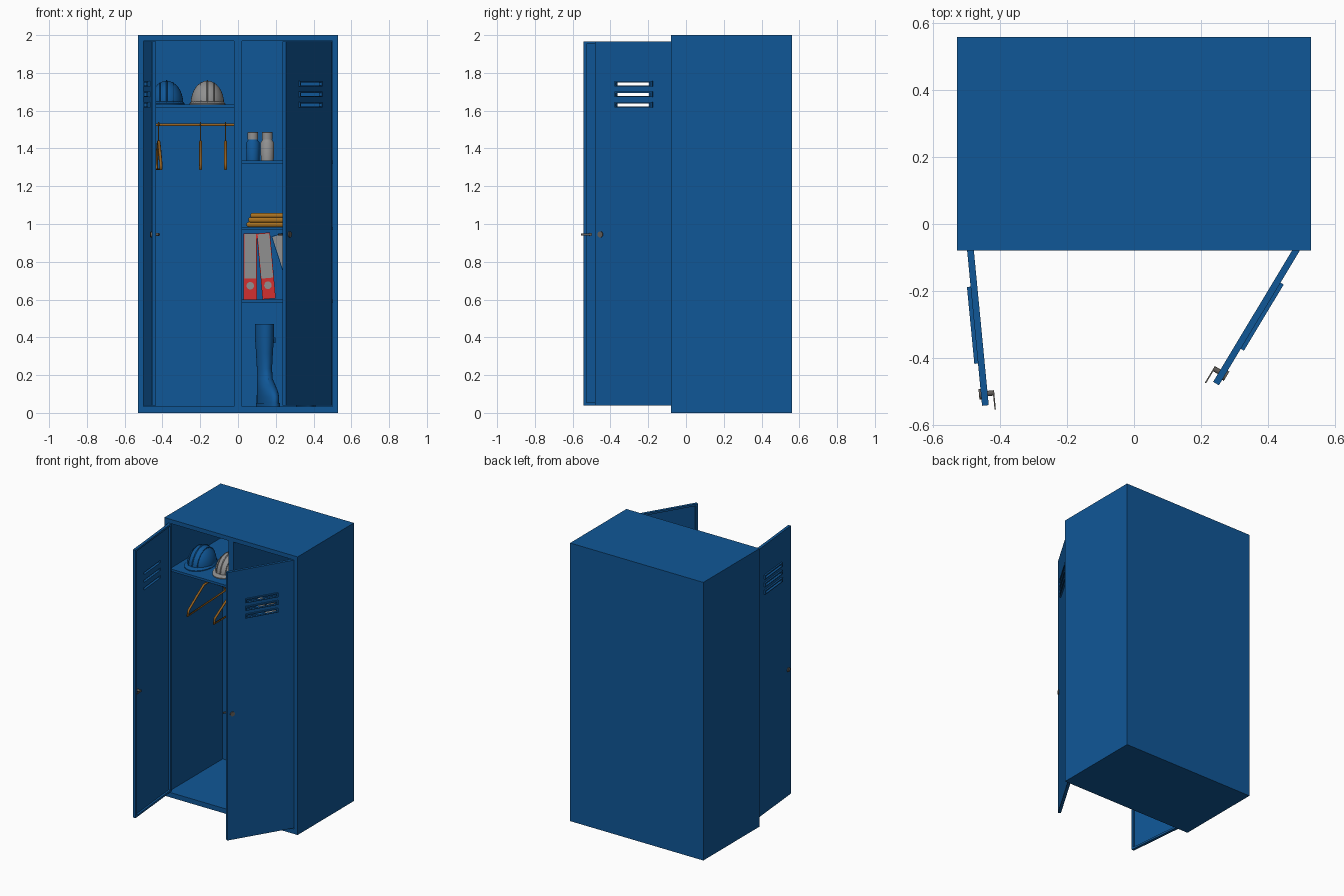
import bpy, bmesh, math
from mathutils import Matrix, Vector

if "Cube" in bpy.data.objects:
    bpy.data.objects.remove(bpy.data.objects["Cube"])


def material(name, rgb):
    m = bpy.data.materials.new(name)
    m.diffuse_color = (*rgb, 1)
    m.use_nodes = True
    m.node_tree.nodes["Principled BSDF"].inputs["Base Color"].default_value = m.diffuse_color
    return m


BLUE = material("locker blue", (0.005, 0.095, 0.31))
GREY = material("light grey", (0.28, 0.28, 0.28))
RED = material("binder red", (0.65, 0.03, 0.03))
OCHRE = material("towel ochre", (0.40, 0.17, 0.015))
WOOD = material("hanger brown", (0.30, 0.12, 0.015))
METAL = material("dark metal", (0.12, 0.11, 0.10))


def finish(name, bm, mat, loc=(0, 0, 0), rot=(0, 0, 0), smooth=False, bevel=0):
    bmesh.ops.recalc_face_normals(bm, faces=bm.faces)
    me = bpy.data.meshes.new(name)
    bm.to_mesh(me)
    bm.free()
    me.materials.append(mat)
    ob = bpy.data.objects.new(name, me)
    bpy.context.collection.objects.link(ob)
    ob.location, ob.rotation_euler = loc, rot
    if bevel:
        mod = ob.modifiers.new("bevel", "BEVEL")
        mod.width, mod.segments = bevel, 3
    if smooth:
        bpy.ops.object.select_all(action="DESELECT")
        ob.select_set(True)
        bpy.context.view_layer.objects.active = ob
        bpy.ops.object.shade_smooth_by_angle(angle=math.radians(40))
    return ob


def boxes(name, mat, spans, **kw):
    """One object from boxes given as (x0, x1, y0, y1, z0, z1)."""
    bm = bmesh.new()
    for x0, x1, y0, y1, z0, z1 in spans:
        m = Matrix.Translation(((x0 + x1) / 2, (y0 + y1) / 2, (z0 + z1) / 2)) @ \
            Matrix.Diagonal((abs(x1 - x0), abs(y1 - y0), abs(z1 - z0), 1))
        bmesh.ops.create_cube(bm, size=1, matrix=m)
    return finish(name, bm, mat, **kw)


def loft(name, mat, rings, n=28, **kw):
    """Stacked horizontal ellipses (centre y, z, radius x, radius y)."""
    bm = bmesh.new()
    loops = [[bm.verts.new((rx * math.cos(2 * math.pi * i / n), cy + ry * math.sin(2 * math.pi * i / n), z))
              for i in range(n)] for cy, z, rx, ry in rings]
    for a, b in zip(loops, loops[1:]):
        for i in range(n):
            bm.faces.new((a[i], a[(i + 1) % n], b[(i + 1) % n], b[i]))
    bm.faces.new(loops[0])
    bm.faces.new(loops[-1])
    return finish(name, bm, mat, smooth=True, **kw)


def rod(name, mat, p0, p1, r, n=20, **kw):
    p0, p1 = Vector(p0), Vector(p1)
    bm = bmesh.new()
    m = Matrix.Translation((p0 + p1) / 2) @ (p1 - p0).to_track_quat("Z", "Y").to_matrix().to_4x4()
    bmesh.ops.create_cone(bm, cap_ends=True, segments=n, radius1=r, radius2=r, depth=(p1 - p0).length, matrix=m)
    return finish(name, bm, mat, smooth=True, **kw)


def tube(name, mat, pts, r, loc, rot=0, cyclic=False):
    cu = bpy.data.curves.new(name, "CURVE")
    cu.dimensions, cu.bevel_depth, cu.bevel_resolution, cu.use_fill_caps = "3D", r, 2, True
    sp = cu.splines.new("POLY")
    sp.points.add(len(pts) - 1)
    for p, (y, z) in zip(sp.points, pts):
        p.co = (0, y, z, 1)
    sp.use_cyclic_u = cyclic
    cu.materials.append(mat)
    ob = bpy.data.objects.new(name, cu)
    bpy.context.collection.objects.link(ob)
    ob.location, ob.rotation_euler = loc, (0, 0, rot)


# Locker carcass: sides, back, floor, roof and divider
boxes("locker_body", BLUE, [
    (-0.53, -0.50, -0.08, 0.56, 0, 2), (0.50, 0.53, -0.08, 0.56, 0, 2),
    (-0.50, 0.50, 0.54, 0.56, 0, 2), (-0.50, 0.50, -0.08, 0.54, 0, 0.035),
    (-0.50, 0.50, -0.08, 0.54, 1.97, 2), (-0.02, 0.02, -0.08, 0.54, 0.035, 1.97)])

# Shelves
boxes("hat_shelf", BLUE, [(-0.50, -0.02, -0.06, 0.54, 1.615, 1.632)])
for i, z in enumerate((0.60, 0.985, 1.335)):
    boxes(f"right_shelf_{i + 1}", BLUE, [(0.02, 0.50, -0.06, 0.54, z - 0.018, z)])


# Doors: folded pan with three lipped vent slots, lock and latch
def door(side, s, angle):
    kw = dict(loc=(-0.49 * s, -0.07, 0), rot=(0, 0, math.radians(angle)))
    W, Z0, Z1, A, B = 0.475, 0.04, 1.967, 0.125, 0.34
    slots = (1.63, 1.685, 1.74)
    h = 0.008
    panel = [(0, A, -0.01, -0.004, Z0, Z1), (B, W, -0.01, -0.004, Z0, Z1)]
    edges = [Z0] + [e for z in slots for e in (z - h, z + h)] + [Z1]
    panel += [(A, B, -0.01, -0.004, a, b) for a, b in zip(edges[::2], edges[1::2])]
    panel += [(0, 0.014, -0.004, 0.01, Z0, Z1), (W - 0.014, W, -0.004, 0.01, Z0, Z1),
              (0.014, W - 0.014, -0.004, 0.01, Z0, Z0 + 0.014),
              (0.014, W - 0.014, -0.004, 0.01, Z1 - 0.014, Z1)]
    lips = []
    for z in slots:
        lips += [(A - 0.008, B + 0.008, -0.021, -0.01, z + h, z + h + 0.008),
                 (A - 0.008, B + 0.008, -0.021, -0.01, z - h - 0.005, z - h),
                 (A - 0.008, A, -0.021, -0.01, z - h, z + h), (B, B + 0.008, -0.021, -0.01, z - h, z + h)]
    def flip(spans):
        return [(s * a, s * b, *r) for a, b, *r in spans]
    boxes(side + "_door", BLUE, flip(panel), **kw)
    boxes(side + "_door_vents", BLUE, flip(lips), **kw)
    rod(side + "_lock", METAL, (s * 0.44, -0.016, 0.945), (s * 0.44, -0.004, 0.945), 0.016, **kw)
    rod(side + "_lock_barrel", METAL, (s * 0.44, -0.004, 0.945), (s * 0.44, 0.03, 0.945), 0.008, **kw)
    boxes(side + "_latch", METAL, flip([(0.432, 0.49, 0.026, 0.03, 0.939, 0.951)]), **kw)


door("left", 1, -84.5)
door("right", -1, 59)

# Clothes rail and hangers
rod("clothes_rail", WOOD, (-0.50, 0.24, 1.525), (-0.02, 0.24, 1.525), 0.007)
for i, (x, rot) in enumerate(((-0.42, 3), (-0.198, 0), (-0.066, 0))):
    at, r = (x, 0.24, 0), math.radians(rot)
    tube(f"hanger_{i + 1}", WOOD, [(-0.23, 1.29), (-0.22, 1.325), (-0.12, 1.385), (-0.03, 1.435), (0.03, 1.435),
                                   (0.12, 1.385), (0.22, 1.325), (0.23, 1.29)], 0.008, at, r, True)
    arc = [(0.016 * math.cos(a), 1.521 + 0.016 * math.sin(a))
           for a in (math.radians(-60 + 24 * k) for k in range(11))]
    tube(f"hanger_hook_{i + 1}", WOOD, [(0, 1.435), (0, 1.48)] + arc, 0.003, at, r)


# Hard hats: half dome, brim and crown ridges
def helmet(name, mat, x, y, turn):
    kw = dict(loc=(x, y, 1.632), rot=(0, 0, math.radians(turn)), smooth=True)

    def dome(part, sx, sy, sz, dx=0):
        bm = bmesh.new()
        bmesh.ops.create_uvsphere(bm, u_segments=32, v_segments=16, radius=1,
                                  matrix=Matrix.Translation((dx, 0, 0.008)) @ Matrix.Diagonal((sx, sy, sz, 1)))
        bmesh.ops.bisect_plane(bm, geom=bm.verts[:] + bm.edges[:] + bm.faces[:],
                               plane_co=(0, 0, 0.006), plane_no=(0, 0, -1), clear_outer=True)
        finish(f"{name}_{part}", bm, mat, **kw)
    dome("shell", 0.088, 0.112, 0.118)
    dome("ridge", 0.014, 0.116, 0.124)
    for dx in (-0.035, 0.035):
        dome("side_ridge", 0.006, 0.107, 0.113, dx)
    del kw["smooth"]
    loft(name + "_brim", mat, [(-0.012, 0, 0.095, 0.132), (-0.012, 0.006, 0.095, 0.132),
                               (0, 0.016, 0.086, 0.11)], **kw)


helmet("blue_helmet", BLUE, -0.378, 0.13, 0)
helmet("grey_helmet", GREY, -0.162, 0.14, 0)

# Bottles with caps
for name, mat, x in (("blue_bottle", BLUE, 0.079), ("grey_bottle", GREY, 0.155)):
    at = (x, 0.15, 1.335)
    loft(name, mat, [(0, 0, 0.034, 0.034), (0, 0.095, 0.036, 0.036), (0, 0.106, 0.028, 0.028),
                     (0, 0.112, 0.025, 0.025)], loc=at)
    loft(name + "_cap", GREY, [(0, 0.112, 0.028, 0.028), (0, 0.15, 0.028, 0.028), (0, 0.153, 0.025, 0.025)], loc=at)

# Folded towels
for i, (x0, x1, z0, z1) in enumerate(((0.045, 0.35, 0.985, 1.010), (0.055, 0.345, 1.008, 1.035),
                                      (0.065, 0.35, 1.033, 1.058))):
    boxes(f"folded_towel_{i + 1}", OCHRE, [(x0, x1, 0.03, 0.30, z0, z1)], bevel=0.01, smooth=True)

# Ring binders: cover, paper, spine label and finger ring
for i, (x, tilt, mat) in enumerate(((0.03, 0, RED), (0.13, -5, RED), (0.285, -18, BLUE))):
    kw = dict(loc=(x, 0.05, 0.601), rot=(0, math.radians(tilt), 0))
    boxes(f"binder_{i + 1}", mat, [(0, 0.07, 0, 0.005, 0, 0.35), (0, 0.004, 0.005, 0.28, 0, 0.35),
                                   (0.066, 0.07, 0.005, 0.28, 0, 0.35)], **kw)
    boxes(f"binder_paper_{i + 1}", GREY, [(0.005, 0.065, 0.02, 0.265, 0.01, 0.335)], **kw)
    boxes(f"binder_label_{i + 1}", GREY, [(0.004, 0.066, -0.002, 0.001, 0.11, 0.345)], **kw)
    rod(f"binder_ring_{i + 1}", GREY, (0.035, -0.004, 0.072), (0.035, 0.001, 0.072), 0.02, **kw)

# Rubber boots: hollow shaft over foot, plus sole and strap
for side, x, turn in (("left", 0.14, 18), ("right", 0.35, 8)):
    kw = dict(loc=(x, 0.22, 0.035), rot=(0, 0, math.radians(turn)))
    loft(side + "_boot", BLUE, [
        (-0.06, 0.018, 0.045, 0.135), (-0.06, 0.05, 0.045, 0.135), (-0.05, 0.08, 0.044, 0.12),
        (-0.03, 0.11, 0.042, 0.096), (-0.005, 0.145, 0.039, 0.066), (0, 0.20, 0.038, 0.056),
        (0, 0.28, 0.043, 0.058), (0, 0.36, 0.048, 0.064), (0, 0.435, 0.049, 0.066),
        (0, 0.435, 0.044, 0.061), (0, 0.30, 0.039, 0.053), (0, 0.16, 0.032, 0.045)], **kw)
    loft(side + "_boot_sole", BLUE, [(-0.06, 0, 0.049, 0.14), (-0.06, 0.018, 0.049, 0.14)], **kw)
    boxes(side + "_boot_strap", BLUE, [(0.044, 0.053, -0.03, 0.03, 0.335, 0.365)], **kw)
